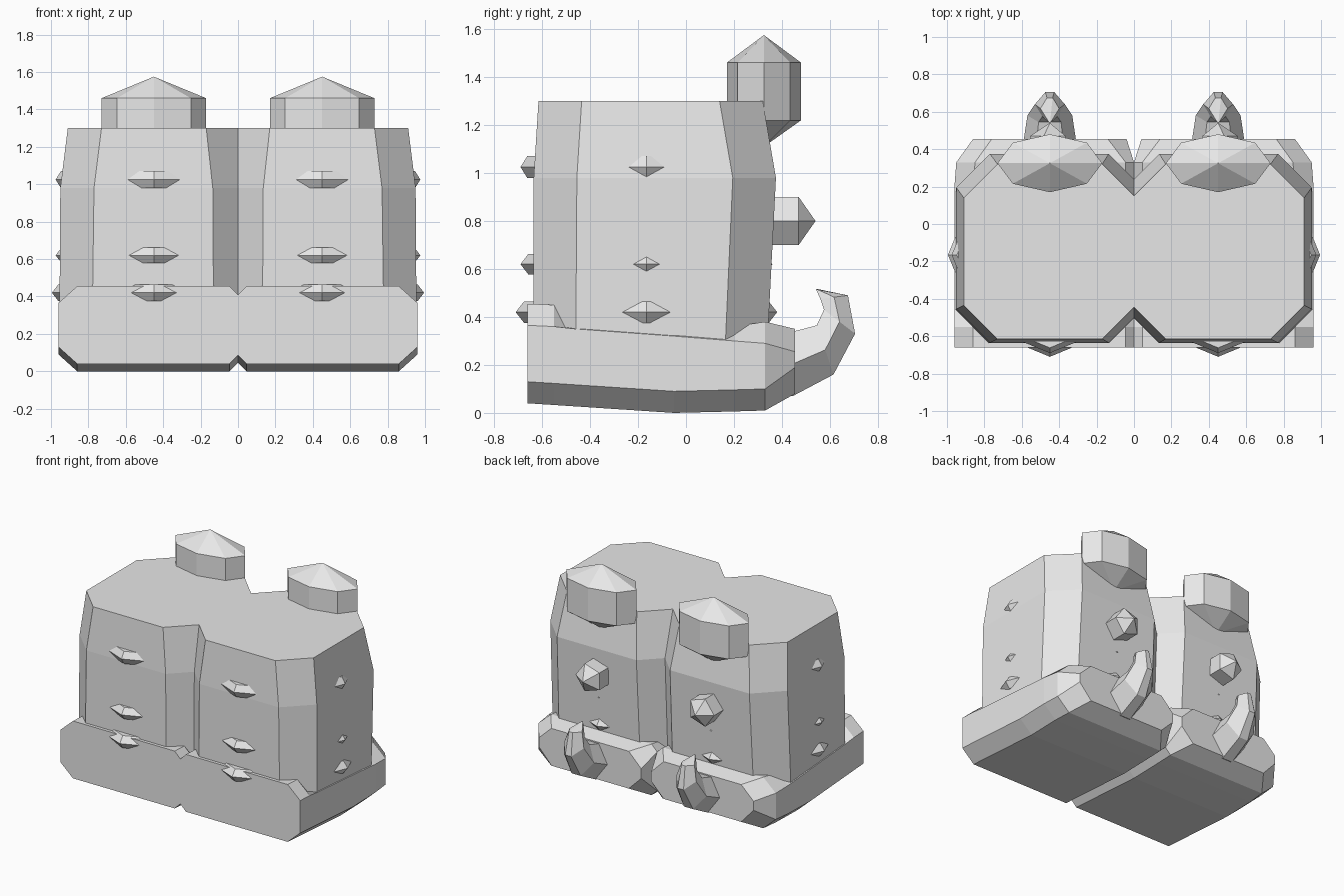
import bpy, bmesh, math

old = bpy.data.objects.get("Cube")
if old:
    bpy.data.objects.remove(old, do_unlink=True)

CX = 0.45  # centre line of each half

stone = bpy.data.materials.new("light_grey")
stone.use_nodes = True
stone.diffuse_color = (0.8, 0.8, 0.8, 1)
stone.node_tree.nodes["Principled BSDF"].inputs["Base Color"].default_value = (0.8, 0.8, 0.8, 1)


def loft(name, rings):
    """Skin a list of equal rings, cap the ends, mirror the part across x."""
    bm = bmesh.new()
    loops = [[bm.verts.new(p) for p in ring] for ring in rings]
    n = len(loops[0])
    for a, b in zip(loops, loops[1:]):
        for i in range(n):
            j = (i + 1) % n
            bm.faces.new((a[i], a[j], b[j], b[i]))
    bm.faces.new(loops[0])
    bm.faces.new(loops[-1])
    bmesh.ops.remove_doubles(bm, verts=bm.verts, dist=0.0005)
    bmesh.ops.recalc_face_normals(bm, faces=bm.faces)
    # Open the seam where the two halves join
    seam = [f for f in bm.faces if all(abs(v.co.x) < 1e-4 for v in f.verts)]
    bmesh.ops.delete(bm, geom=seam, context='FACES')
    me = bpy.data.meshes.new(name)
    bm.to_mesh(me)
    bm.free()
    me.materials.append(stone)
    ob = bpy.data.objects.new(name, me)
    bpy.context.collection.objects.link(ob)
    mod = ob.modifiers.new("mirror", 'MIRROR')
    mod.use_clip = True
    return ob


def ellipse(n, rx, ry):
    return [(rx * math.cos(math.tau * i / n), ry * math.sin(math.tau * i / n)) for i in range(n)]


# Towers: chamfered plan, tapering near the top
def tower_ring(z, xo, xf, xi, yf, yb):
    c = xo - xf
    return [(xo, yf + c, z), (xf, yf, z), (xi, yf, z), (0, yf + xi, z),
            (0, yb - xi, z), (xi, yb, z), (xf, yb, z), (xo, yb - c, z)]


loft("towers", [
    tower_ring(0.20, 0.955, 0.78, 0.13, -0.635, 0.335),
    tower_ring(0.98, 0.95, 0.77, 0.135, -0.635, 0.375),
    tower_ring(1.30, 0.91, 0.73, 0.17, -0.615, 0.32),
])


# Plinth: chamfered section swept from front to back
def plinth_ring(y, zb, zbc, ztc, zt, xo=0.96, xi=0.0, c=0.1, ci=0.045):
    return [(xo - c, y, zb), (xo, y, zbc), (xo, y, ztc), (xo - c, y, zt),
            (xi + ci, y, zt), (xi, y, zt - ci), (xi, y, zb + ci), (xi + ci, y, zb)]


loft("plinth", [
    plinth_ring(-0.66, 0.04, 0.13, 0.365, 0.455),
    plinth_ring(-0.55, 0.033, 0.123, 0.36, 0.45),
    plinth_ring(-0.46, 0.027, 0.117, 0.35, 0.355),
    plinth_ring(-0.05, 0.0, 0.09, 0.32, 0.352),
    plinth_ring(0.20, 0.006, 0.096, 0.30, 0.36),
    plinth_ring(0.33, 0.01, 0.10, 0.29, 0.38, 0.95),
    plinth_ring(0.455, 0.08, 0.19, 0.255, 0.35, 0.86, 0.04, 0.1, 0.1),
])

# Bevelled discs whose corners poke through the tower walls
for label, z, r, h, inset in (("upper", 1.025, 0.525, 0.045, 0.028),
                              ("middle", 0.62, 0.525, 0.042, 0.032),
                              ("lower", 0.42, 0.545, 0.045, 0.035)):
    loft(label + "_studs", [
        [(CX + x, -0.165 + y, z + dz) for x, y in ellipse(8, rr, rr)]
        for dz, rr in ((-h, r - inset), (0, r), (h, r - inset))])

# Roof turrets: flattened prisms pointed at both ends
loft("turrets", [
    [(CX + x, 0.325 + y, z) for x, y in ellipse(8, 0.28 * s, 0.155 * s)]
    for z, s in ((1.11, 0.001), (1.22, 1), (1.46, 1), (1.575, 0.001))])

# Pointed knobs on the back wall
loft("back_knobs", [
    [(CX + x, y, 0.80 + z) for x, z in ellipse(5, 0.105 * s, 0.105 * s)]
    for y, s in ((0.30, 1), (0.47, 1), (0.54, 0.001))])


# Curled horns at the back: each ring runs from inner edge to outer edge
def horn_ring(inner, outer, w):
    def at(x, t):
        return (CX + x * w, inner[0] + (outer[0] - inner[0]) * t,
                inner[1] + (outer[1] - inner[1]) * t)
    return [at(0.5, 0), at(1, 0.5), at(0.3, 1), at(-0.3, 1), at(-1, 0.5), at(-0.5, 0)]


loft("horns", [
    horn_ring((0.38, 0.33), (0.40, 0.08), 0.12),
    horn_ring((0.45, 0.34), (0.445, 0.07), 0.14),
    horn_ring((0.545, 0.365), (0.615, 0.16), 0.12),
    horn_ring((0.575, 0.43), (0.705, 0.33), 0.08),
    horn_ring((0.56, 0.475), (0.675, 0.49), 0.05),
    horn_ring((0.54, 0.52), (0.545, 0.515), 0.004),
])
